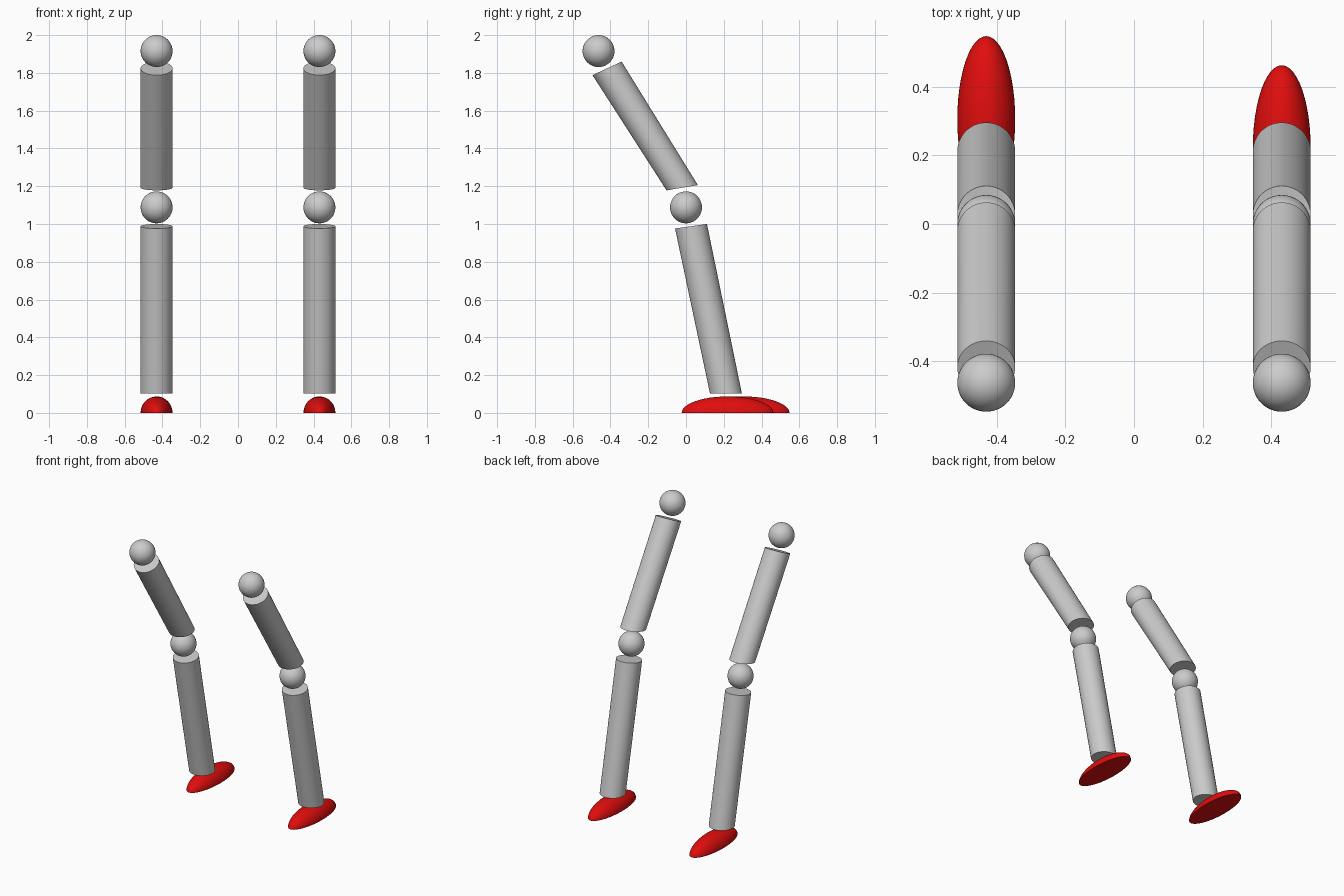
import bpy, bmesh, math
from mathutils import Vector

if "Cube" in bpy.data.objects:
    bpy.data.objects.remove(bpy.data.objects["Cube"])

R = 0.0845      # shared limb and joint radius
X = 0.431       # leg offset from centre
SEG = 48


def material(name, rgb):
    m = bpy.data.materials.new(name)
    m.diffuse_color = (*rgb, 1)
    m.use_nodes = True
    m.node_tree.nodes["Principled BSDF"].inputs["Base Color"].default_value = m.diffuse_color
    return m


grey = material("light grey", (0.6, 0.6, 0.6))
red = material("red", (0.75, 0.004, 0.004))


def finish(name, bm, mat, loc=(0, 0, 0)):
    bmesh.ops.recalc_face_normals(bm, faces=bm.faces)
    me = bpy.data.meshes.new(name)
    bm.to_mesh(me)
    bm.free()
    me.materials.append(mat)
    ob = bpy.data.objects.new(name, me)
    bpy.context.collection.objects.link(ob)
    ob.location = loc
    bpy.ops.object.select_all(action='DESELECT')
    ob.select_set(True)
    bpy.context.view_layer.objects.active = ob
    bpy.ops.object.shade_smooth_by_angle(angle=math.radians(35))
    return ob


def joint(name, loc):
    bm = bmesh.new()
    bmesh.ops.create_uvsphere(bm, u_segments=SEG, v_segments=24, radius=R)
    finish(name, bm, grey, loc)


def limb(name, x, low, high):
    """Capped tube between two tilted rings, each given by its front and back (y, z)."""
    bm = bmesh.new()
    rings = []
    for front, back in (low, high):
        f, b = Vector((x, *front)), Vector((x, *back))
        mid, half = (f + b) / 2, (b - f) / 2
        rings.append([bm.verts.new(mid + half * math.sin(a) + Vector((R * math.cos(a), 0, 0)))
                      for a in (2 * math.pi * i / SEG for i in range(SEG))])
    lo, hi = rings
    for i in range(SEG):
        j = (i + 1) % SEG
        bm.faces.new((lo[i], lo[j], hi[j], hi[i]))
    bm.faces.new(lo)
    bm.faces.new(hi)
    finish(name, bm, grey)


def foot(name, x, y):
    # Upper half of a long ellipsoid with a flat sole
    bm = bmesh.new()
    bmesh.ops.create_uvsphere(bm, u_segments=SEG, v_segments=24, radius=1)
    cut = bmesh.ops.bisect_plane(bm, geom=bm.verts[:] + bm.edges[:] + bm.faces[:], dist=1e-5,
                                 plane_co=(0, 0, 0), plane_no=(0, 0, 1), clear_inner=True)
    bmesh.ops.holes_fill(bm, edges=[e for e in bm.edges if e.is_boundary], sides=0)
    bmesh.ops.scale(bm, vec=(R, 0.243, 0.087), verts=bm.verts)
    finish(name, bm, red, (x, y, 0))


# Two matching legs, the left foot set slightly further back
for side, x, foot_y in (("left", -X, 0.305), ("right", X, 0.22)):
    joint(side + "_hip", (x, -0.463, 1.9155))
    limb(side + "_thigh", x, ((-0.103, 1.178), (0.063, 1.206)), ((-0.495, 1.788), (-0.341, 1.86)))
    joint(side + "_knee", (x, 0, 1.088))
    limb(side + "_shin", x, ((0.127, 0.102), (0.296, 0.102)), ((-0.058, 0.976), (0.111, 1.0)))
    foot(side + "_foot", x, foot_y)
